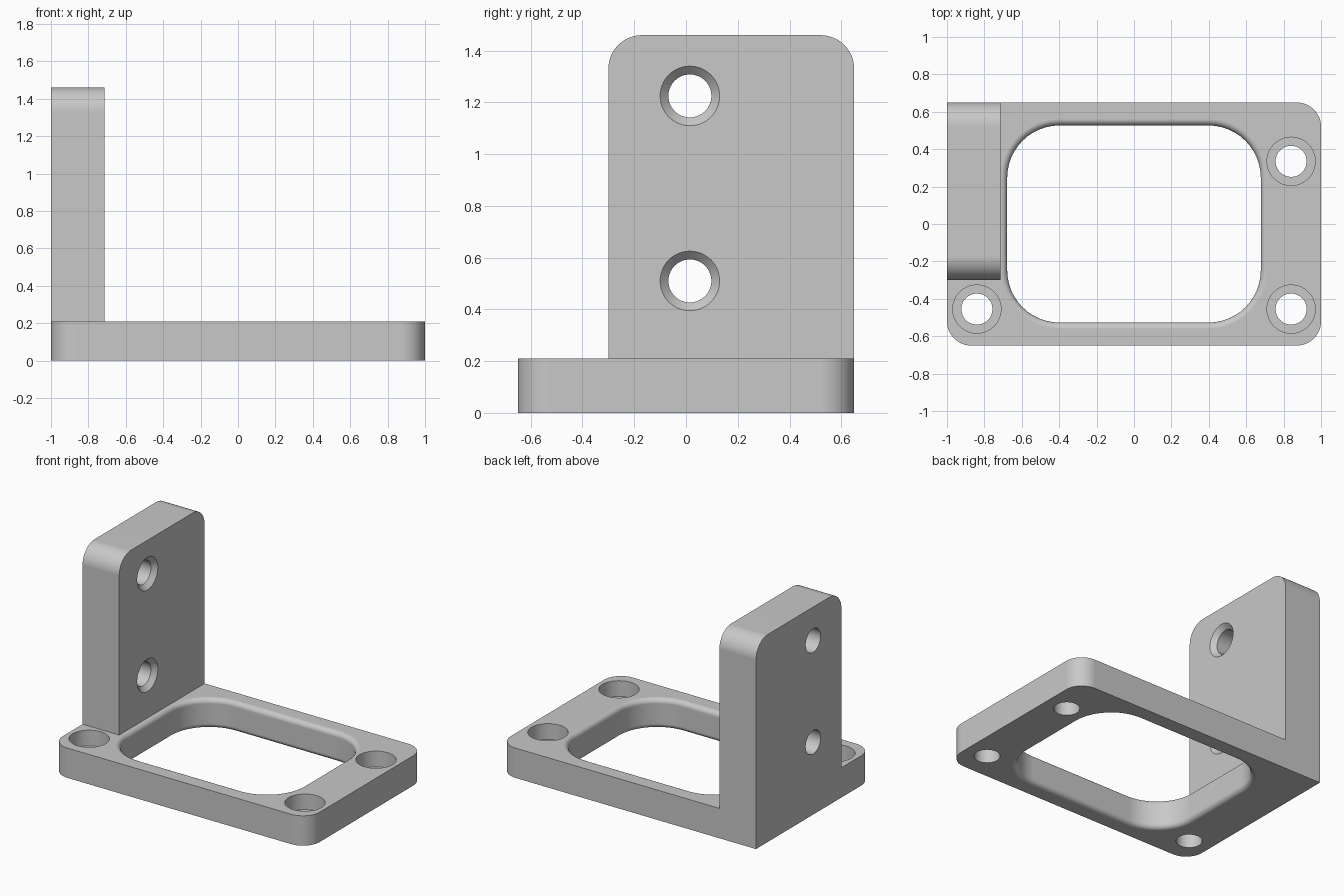
import bpy
import bmesh
from math import sin, cos, pi, radians
from mathutils import Matrix, Vector

if "Cube" in bpy.data.objects:
    bpy.data.objects.remove(bpy.data.objects["Cube"])

grey = bpy.data.materials.new("satin grey")
grey.use_nodes = True
grey.diffuse_color = (0.58, 0.58, 0.58, 1)
grey.node_tree.nodes["Principled BSDF"].inputs["Base Color"].default_value = (0.58, 0.58, 0.58, 1)

BASE_TOP = 0.21
TALL = 1.46
INNER_X = -0.715
HOLE = 0.083
STEPS = 12


def rounded(x0, x1, y0, y1, radii):
    """Rectangle outline; radii run from the upper right corner, anticlockwise."""
    points = []
    corners = [(x1, y1, -1, -1), (x0, y1, 1, -1), (x0, y0, 1, 1), (x1, y0, -1, 1)]
    for i, ((x, y, sx, sy), r) in enumerate(zip(corners, radii)):
        if r == 0:
            points.append((x, y))
            continue
        for k in range(STEPS + 1):
            a = (i + k / STEPS) * pi / 2
            points.append((x + sx * r + r * cos(a), y + sy * r + r * sin(a)))
    return points


def circle(r, n=64):
    return [(r * cos(2 * pi * k / n), r * sin(2 * pi * k / n)) for k in range(n)]


def loft(name, layers, matrix=Matrix()):
    """Closed solid through a stack of (outline, height) layers."""
    bm = bmesh.new()
    rings = [[bm.verts.new(matrix @ Vector((x, y, z))) for x, y in outline]
             for outline, z in layers]
    n = len(rings[0])
    for low, high in zip(rings, rings[1:]):
        for i in range(n):
            j = (i + 1) % n
            bm.faces.new((low[i], low[j], high[j], high[i]))
    bm.faces.new(rings[0][::-1])
    bm.faces.new(rings[-1])
    bmesh.ops.recalc_face_normals(bm, faces=bm.faces)
    mesh = bpy.data.meshes.new(name)
    bm.to_mesh(mesh)
    bm.free()
    mesh.materials.append(grey)
    obj = bpy.data.objects.new(name, mesh)
    bpy.context.collection.objects.link(obj)
    return obj


def combine(target, tool, operation):
    """Apply a boolean and discard the tool."""
    mod = target.modifiers.new("boolean", "BOOLEAN")
    mod.operation = operation
    mod.solver = "EXACT"
    mod.object = tool
    bpy.context.view_layer.update()
    graph = bpy.context.evaluated_depsgraph_get()
    mesh = bpy.data.meshes.new_from_object(target.evaluated_get(graph))
    target.modifiers.clear()
    target.data = mesh
    bpy.data.objects.remove(tool)


# Base plate, square only at the corner under the upright
outline = rounded(-1, 1, -0.65, 0.65, (0.13, 0, 0.13, 0.13))
bracket = loft("mounting_bracket", [(outline, 0), (outline, BASE_TOP)])

# Upright plate, drawn in the y-z plane and extruded along x
side = Matrix(((0, 0, 1, 0), (1, 0, 0, 0), (0, 1, 0, 0), (0, 0, 0, 1)))
outline = rounded(-0.30, 0.65, BASE_TOP, TALL, (0.13, 0.13, 0, 0))
upright = loft("upright_plate", [(outline, -1), (outline, INNER_X)], side)
combine(bracket, upright, "UNION")

# Window with rounded rims above and below
FILLET = 0.034


def window(grow):
    return rounded(-0.678 - grow, 0.678 + grow, -0.527 - grow, 0.527 + grow,
                   [0.28 + grow] * 4)


arc = [(FILLET * (1 - cos(t)), FILLET * sin(t))
       for t in (k * pi / 16 for k in range(9))]
layers = [(window(FILLET), -0.05)]
layers += [(window(g), FILLET - h) for g, h in reversed(arc)]
layers += [(window(g), BASE_TOP - FILLET + h) for g, h in arc]
layers += [(window(FILLET), BASE_TOP + 0.05)]
combine(bracket, loft("window_cutter", layers), "DIFFERENCE")

# Counterbored holes in the base
for x, y in ((0.84, 0.335), (0.84, -0.455), (-0.84, -0.455)):
    layers = [(circle(HOLE), -0.1), (circle(HOLE), 0.1),
              (circle(0.129), 0.1), (circle(0.129), BASE_TOP + 0.1)]
    cutter = loft("bolt_cutter", layers, Matrix.Translation((x, y, 0)))
    combine(bracket, cutter, "DIFFERENCE")

# Countersunk holes through the upright
for z in (0.51, 1.225):
    layers = [(circle(HOLE), -1.1), (circle(HOLE), INNER_X - 0.032),
              (circle(0.115), INNER_X), (circle(0.115), INNER_X + 0.1)]
    cutter = loft("screw_cutter", layers, Matrix.Translation((0, 0.015, z)) @ side)
    combine(bracket, cutter, "DIFFERENCE")

# Smooth curves, crisp edges, flat plates
bpy.ops.object.select_all(action="DESELECT")
bracket.select_set(True)
bpy.context.view_layer.objects.active = bracket
bpy.ops.object.shade_smooth_by_angle(angle=radians(30))
weighted = bracket.modifiers.new("flat_plates", "WEIGHTED_NORMAL")
weighted.keep_sharp = True
